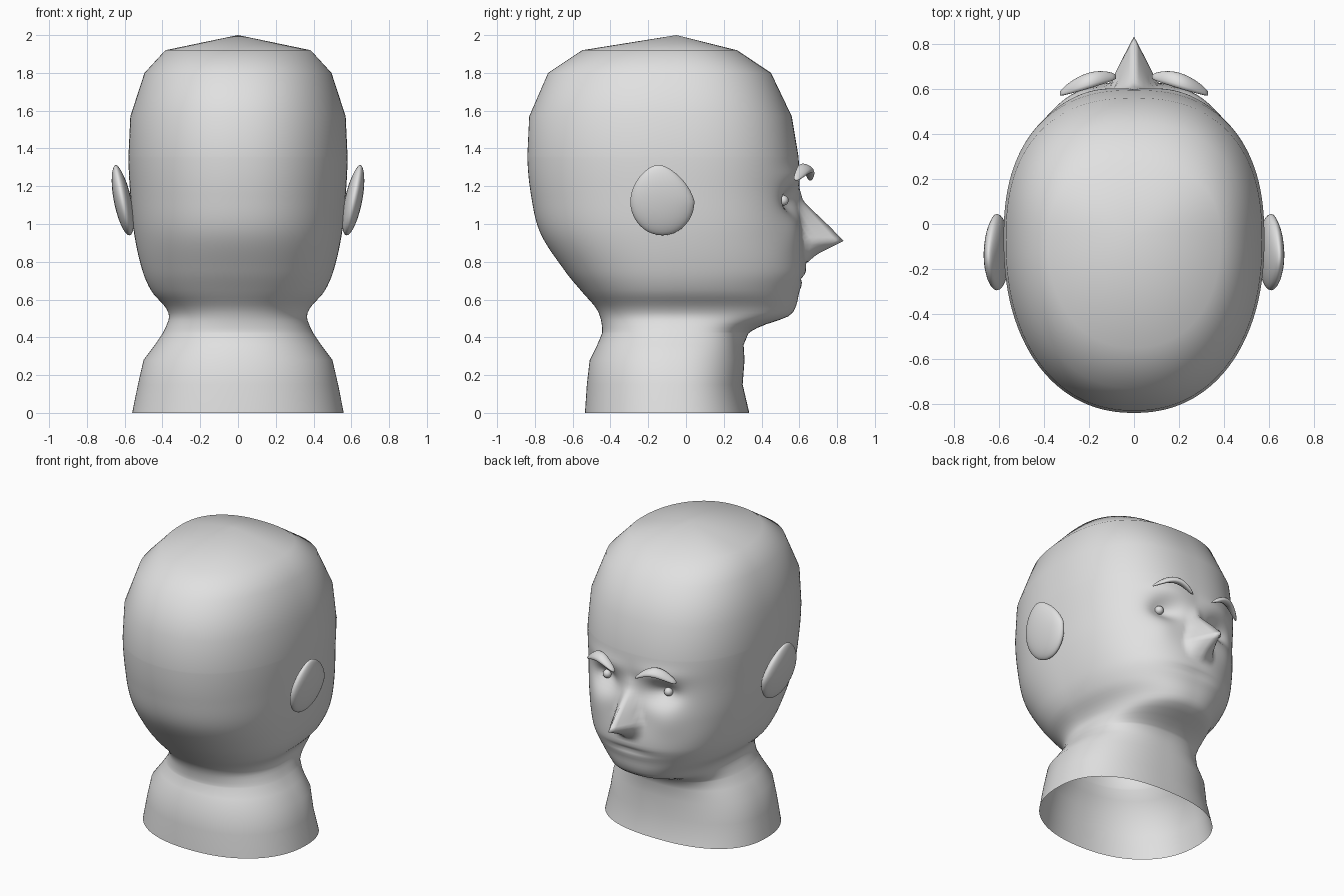
import bpy, bmesh
from math import sin, cos, pi, exp
from mathutils import Vector

cube = bpy.data.objects.get("Cube")
if cube:
    bpy.data.objects.remove(cube, do_unlink=True)

clay = bpy.data.materials.new("plain grey clay")
clay.use_nodes = True
GREY = (0.75, 0.75, 0.75, 1)
clay.diffuse_color = GREY
clay.node_tree.nodes["Principled BSDF"].inputs["Base Color"].default_value = GREY


def finish(name, bm):
    """Turn a bmesh into a smooth grey object."""
    bmesh.ops.recalc_face_normals(bm, faces=bm.faces)
    for f in bm.faces:
        f.smooth = True
    mesh = bpy.data.meshes.new(name)
    bm.to_mesh(mesh)
    bm.free()
    mesh.materials.append(clay)
    obj = bpy.data.objects.new(name, mesh)
    bpy.context.collection.objects.link(obj)
    return obj


def bridge(bm, rings):
    """Skin a list of closed vertex rings."""
    for a, b in zip(rings, rings[1:]):
        n = len(a)
        for i in range(n):
            j = (i + 1) % n
            bm.faces.new((a[i], a[j], b[j], b[i]))


def slope(rows, i, k):
    lo, hi = rows[max(i - 1, 0)], rows[min(i + 1, len(rows) - 1)]
    return (hi[k] - lo[k]) / (hi[0] - lo[0])


def sample(rows, z, k, smooth=True):
    """Interpolate column k of a table whose first column is height."""
    if z <= rows[0][0]:
        return rows[0][k]
    for i in range(len(rows) - 1):
        p, q = rows[i], rows[i + 1]
        if z <= q[0]:
            d = q[0] - p[0]
            t = (z - p[0]) / d
            if not smooth:
                return p[k] + (q[k] - p[k]) * t
            s = 1 - t
            return ((1 + 2 * t) * s * s * p[k] + t * s * s * d * slope(rows, i, k)
                    + t * t * (3 - 2 * t) * q[k] - t * t * s * d * slope(rows, i + 1, k))
    return rows[-1][k]


# Head and neck sections: height, back y, face y, half width
SECTIONS = [
    (0, -.535, .335, .56), (.15, -.525, .30, .53), (.28, -.51, .31, .50),
    (.36, -.47, .305, .44), (.42, -.445, .33, .40), (.46, -.445, .40, .38),
    (.51, -.455, .54, .365), (.56, -.48, .58, .385), (.64, -.55, .60, .455),
    (.75, -.64, .635, .505), (.95, -.77, .62, .55), (1.15, -.82, .60, .57),
    (1.36, -.84, .595, .58), (1.57, -.83, .56, .57), (1.8, -.73, .45, .495),
    (1.92, -.55, .27, .385)]
# Nose: height, projection, half width
NOSE = [(.79, 0, .08), (.84, .06, .11), (.91, .21, .11), (.98, .15, .09),
        (1.12, .02, .06), (1.2, 0, .05)]
MIDDLE_Y = -.07
COLUMNS = 160


def bump(x, z, cx, cz, wx, wz):
    return exp(-((abs(x) - cx) / wx) ** 2 - ((z - cz) / wz) ** 2)


def face_relief(x, z):
    """Forward offset of the face: nose, eye sockets, cheeks and mouth."""
    y = sample(NOSE, z, 1, False) * max(0, 1 - abs(x) / sample(NOSE, z, 2, False))
    y -= .07 * bump(x, z, .21, 1.12, .1, .07)
    y += .015 * bump(x, z, .2, 1.25, .15, .05)
    y += .015 * bump(x, z, .27, .95, .1, .1)
    y -= .018 * bump(x, z, 0, .71, .16, .018)
    return y


def head_point(t, z):
    back, front, half = (sample(SECTIONS, z, k) for k in (1, 2, 3))
    c = cos(t)
    x = half * c
    if sin(t) >= 0:
        power, depth = 2.4, front - MIDDLE_Y
    else:
        power, depth = 2.2, back - MIDDLE_Y
    y = MIDDLE_Y + depth * max(0, 1 - abs(c) ** power) ** (1 / power)
    if sin(t) > .2:
        y += face_relief(x, z)
    return x, y, z


# Head: open at the neck, closed by a low crown
heights = [r[0] for r in SECTIONS if r[0] <= .42 or r[0] >= 1.36]
heights = sorted(heights + [.43 + .02 * i for i in range(47)])
bm = bmesh.new()
rings = [[bm.verts.new(head_point(2 * pi * i / COLUMNS, z)) for i in range(COLUMNS)]
         for z in heights]
bridge(bm, rings)
crown = bm.verts.new((0, -.05, 2))
for i in range(COLUMNS):
    bm.faces.new((rings[-1][i], rings[-1][(i + 1) % COLUMNS], crown))
finish("head", bm)


def ear(side, name):
    """Flattened egg with a pointed top, leaning outwards."""
    bm = bmesh.new()
    bmesh.ops.create_uvsphere(bm, u_segments=32, v_segments=20, radius=1)
    for v in bm.verts:
        x, y, z = v.co
        if z > 0:
            y *= 1 - .15 * z
            z += .07 * z ** 8
        v.co = (side * (.61 + .047 * x + .035 * z), -.125 + .17 * y - .02 * max(z, 0),
                1.12 + .18 * z)
    finish(name, bm)


def brow(side, name):
    """Tapered arch that overhangs the eye."""
    bm = bmesh.new()
    rings = []
    for i in range(17):
        u = i / 16
        arch = sin(pi * u)
        thick = .25 + .75 * arch ** .7
        centre = Vector((.08 + .25 * u, .655 - .075 * u ** 2, 1.235 + .06 * arch))
        ring = []
        for k in range(12):
            a = 2 * pi * k / 12
            off = Vector((0, .035 * cos(a), .022 * sin(a) - .012 * cos(a))) * thick
            p = centre + off
            ring.append(bm.verts.new((side * p.x, p.y, p.z)))
        rings.append(ring)
    bridge(bm, rings)
    bm.faces.new(rings[0])
    bm.faces.new(rings[-1])
    finish(name, bm)


def eye(side, name):
    bm = bmesh.new()
    bmesh.ops.create_uvsphere(bm, u_segments=16, v_segments=10, radius=.028)
    bmesh.ops.translate(bm, verts=bm.verts, vec=(side * .23, .515, 1.125))
    finish(name, bm)


for side, label in ((1, "left"), (-1, "right")):
    ear(side, label + "_ear")
    brow(side, label + "_brow")
    eye(side, label + "_eye")
